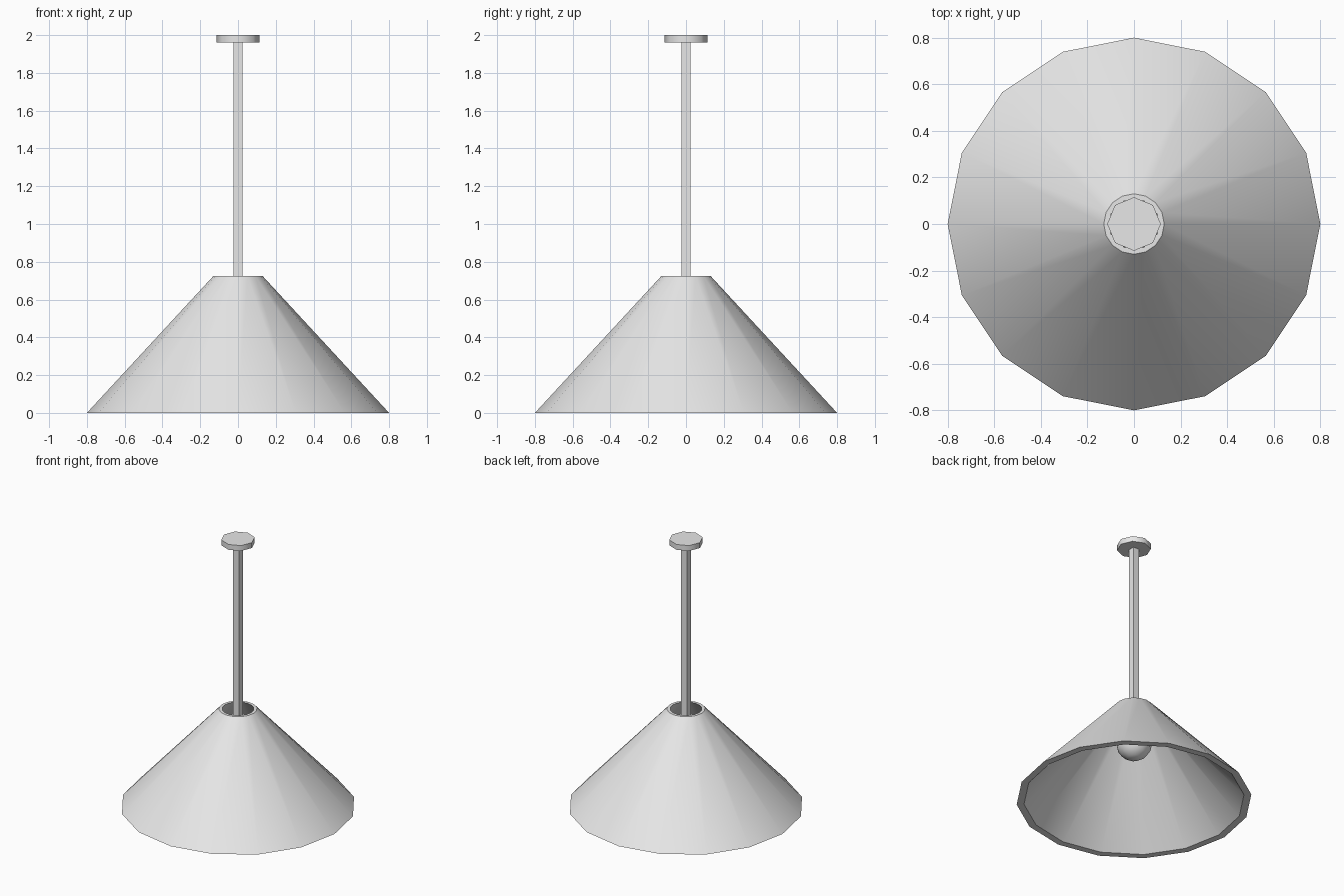
import bpy
import math

cube = bpy.data.objects.get("Cube")
if cube:
    bpy.data.objects.remove(cube, do_unlink=True)

# Single pale grey finish
grey = bpy.data.materials.new("pale_grey")
grey.use_nodes = True
colour = (0.8, 0.8, 0.8, 1)
grey.diffuse_color = colour
grey.node_tree.nodes["Principled BSDF"].inputs["Base Color"].default_value = colour


def finish(name, smooth_angle=None):
    """Name the active object, colour it and shade it."""
    obj = bpy.context.object
    obj.name = name
    obj.data.materials.append(grey)
    if smooth_angle:
        bpy.ops.object.shade_smooth_by_angle(angle=math.radians(smooth_angle))
    return obj


def cylinder(name, radius, bottom, top, sides, smooth_angle):
    bpy.ops.mesh.primitive_cylinder_add(
        vertices=sides, radius=radius, depth=top - bottom,
        location=(0, 0, (bottom + top) / 2))
    return finish(name, smooth_angle)


def lathe(name, profile, sides, smooth_angle):
    """Spin a closed (radius, height) profile around the z axis."""
    verts, faces = [], []
    count = len(profile)
    for s in range(sides):
        a = math.tau * s / sides
        verts += [(r * math.cos(a), r * math.sin(a), z) for r, z in profile]
        t = (s + 1) % sides
        for i in range(count):
            j = (i + 1) % count
            faces.append((s * count + i, t * count + i,
                          t * count + j, s * count + j))
    mesh = bpy.data.meshes.new(name)
    mesh.from_pydata(verts, [], faces)
    obj = bpy.data.objects.new(name, mesh)
    bpy.context.collection.objects.link(obj)
    bpy.ops.object.select_all(action="DESELECT")
    obj.select_set(True)
    bpy.context.view_layer.objects.active = obj
    return finish(name, smooth_angle)


# Conical shade, open at both ends, with a thick wall
lathe("shade", [(0.8, 0), (0.13, 0.725), (0.108, 0.725), (0.75, 0)], 16, 35)

# Ceiling plate
cylinder("ceiling_plate", 0.115, 1.96, 2.0, 8, 50)

# Square hanging rod
bpy.ops.mesh.primitive_cube_add(size=1, location=(0, 0, 1.3))
rod = finish("rod")
rod.scale = (0.048, 0.048, 1.34)

# Lamp holder and bulb inside the shade
cylinder("lamp_holder", 0.085, 0.53, 0.65, 12, 35)
bpy.ops.mesh.primitive_uv_sphere_add(
    segments=12, ring_count=8, radius=0.123, location=(0, 0, 0.44))
finish("bulb", 60)
